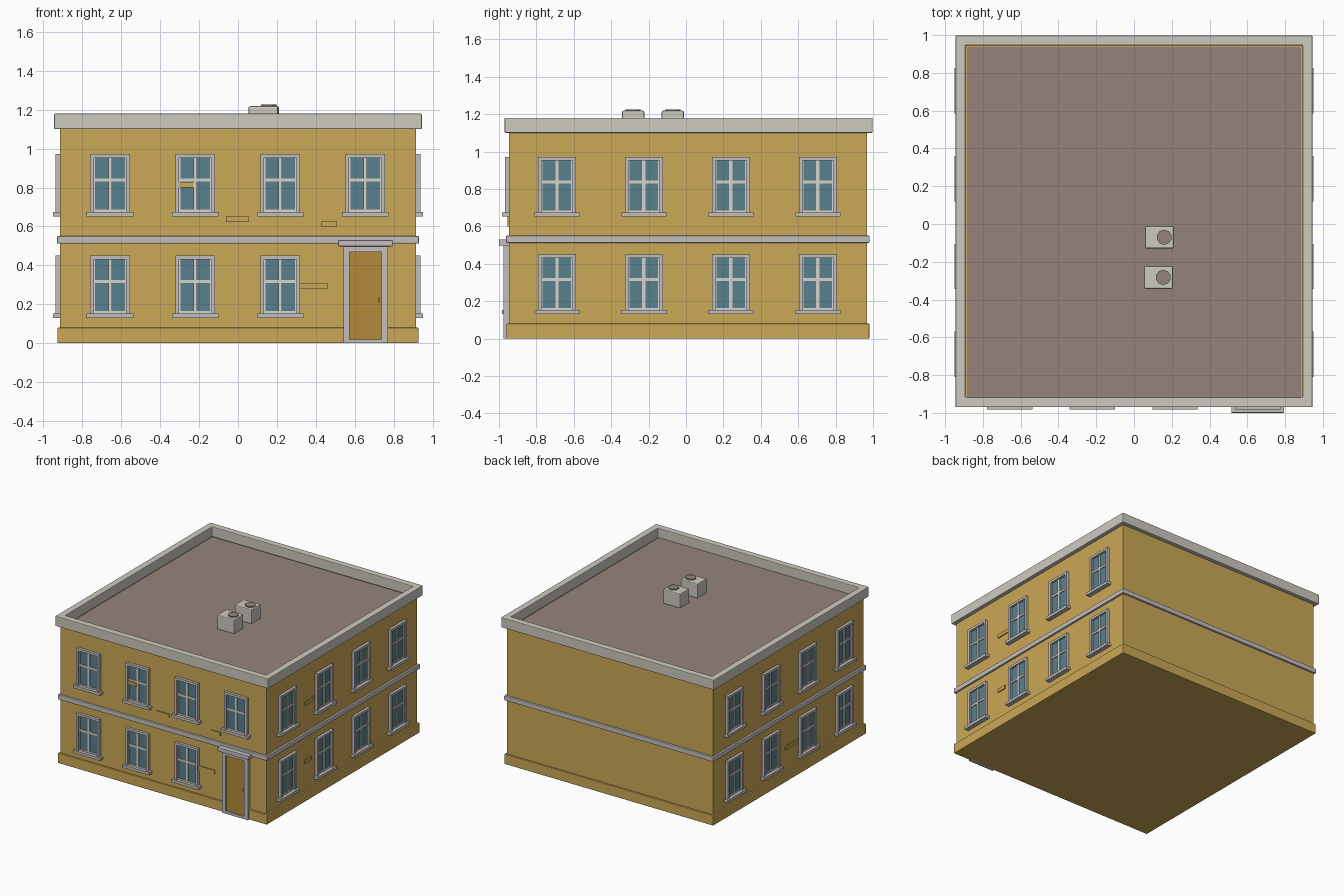
import bpy
import bmesh
from math import radians
from mathutils import Matrix, Vector

cube = bpy.data.objects.get("Cube")
if cube:
    bpy.data.objects.remove(cube)


def material(name, r, g, b):
    m = bpy.data.materials.new(name)
    m.use_nodes = True
    lin = [((c / 255 + 0.055) / 1.055) ** 2.4 for c in (r, g, b)]
    m.diffuse_color = (*lin, 1)
    m.node_tree.nodes["Principled BSDF"].inputs["Base Color"].default_value = (*lin, 1)
    return m


OCHRE = material("ochre plaster", 203, 168, 86)
STONE = material("pale stone", 206, 202, 192)
TRIM = material("grey trim", 196, 191, 190)
SASH = material("white sash", 216, 212, 204)
GLASS = material("teal glass", 88, 128, 141)
ROOF = material("brown roofing", 148, 132, 124)
DOOR = material("brown door", 180, 138, 58)


def add_box(bm, lo, hi, mat=0):
    """Axis-aligned box between two corners."""
    lo, hi = Vector(lo), Vector(hi)
    geo = bmesh.ops.create_cube(bm, size=1)
    for v in geo["verts"]:
        v.co = Vector((v.co[i] * (hi[i] - lo[i]) + (lo[i] + hi[i]) / 2 for i in range(3)))
    for f in {f for v in geo["verts"] for f in v.link_faces}:
        f.material_index = mat


def finish(bm, name, mats, bevel=0.0):
    mesh = bpy.data.meshes.new(name)
    bm.to_mesh(mesh)
    bm.free()
    for m in mats:
        mesh.materials.append(m)
    return place(mesh, name, Matrix(), bevel)


def place(mesh, name, matrix, bevel=0.0):
    ob = bpy.data.objects.new(name, mesh)
    bpy.context.collection.objects.link(ob)
    ob.matrix_world = matrix
    if bevel:
        mod = ob.modifiers.new("soft edges", "BEVEL")
        mod.width, mod.segments = bevel, 2
    return ob


def box(name, lo, hi, mat, bevel=0.0):
    bm = bmesh.new()
    add_box(bm, lo, hi)
    return finish(bm, name, [mat], bevel)


# Main body: walls, plinth, belt course
MID_Y = 0.01
WALL_X, WALL_Y = 0.915, 0.957


def slab(name, grow, z0, z1, mat, bevel=0.0):
    x, y = WALL_X + grow, WALL_Y + grow
    box(name, (-x, MID_Y - y, z0), (x, MID_Y + y, z1), mat, bevel)


slab("walls", 0, 0.01, 1.1, OCHRE)
slab("plinth", 0.013, 0, 0.08, OCHRE, 0.004)
slab("belt_course", 0.015, 0.512, 0.55, TRIM, 0.005)
slab("roof_deck", -0.03, 1.09, 1.105, ROOF)

# Parapet: hollow square band around the roof
bm = bmesh.new()
add_box(bm, (-0.945, -0.97, 1.1), (0.945, 0.998, 1.18))
caps = [f for f in bm.faces if abs(f.normal.z) > 0.9]
rims = bmesh.ops.inset_individual(bm, faces=caps, thickness=0.075)
bmesh.ops.bridge_loops(bm, edges=[e for f in caps for e in f.edges])
bmesh.ops.delete(bm, geom=caps, context="FACES_ONLY")
bmesh.ops.recalc_face_normals(bm, faces=bm.faces)
finish(bm, "parapet", [STONE], 0.005)

# Rooftop units with a round vent on top
for i, (x, y) in enumerate(((0.135, -0.07), (0.13, -0.283))):
    box(f"roof_unit_{i + 1}", (x - 0.076, y - 0.06, 1.1), (x + 0.076, y + 0.06, 1.218), STONE, 0.008)
    bm = bmesh.new()
    bmesh.ops.create_cone(bm, cap_ends=True, segments=10, radius1=0.04, radius2=0.04, depth=0.01,
                          matrix=Matrix.Translation((x + 0.025, y, 1.221)))
    finish(bm, f"roof_vent_{i + 1}", [ROOF])

# Window mesh: origin at the wall surface, foot of the frame, facing -y
bm = bmesh.new()
W, H, T = 0.102, 0.30, 0.019
for s in (-1, 1):
    a, b = sorted((s * W, s * (W - T)))
    add_box(bm, (a, -0.022, 0), (b, 0.005, H), 0)
    a, b = sorted((s * (W - T), s * (W - T - 0.007)))
    add_box(bm, (a, -0.011, 0), (b, 0, H - T), 1)
add_box(bm, (-W + T, -0.022, H - T), (W - T, 0.005, H), 0)
add_box(bm, (-0.12, -0.036, -0.02), (0.12, 0.005, 0.002), 0)
add_box(bm, (-W + T, -0.011, 0), (W - T, 0, 0.014), 1)
add_box(bm, (-W + T, -0.005, 0), (W - T, 0.002, H - T), 2)
add_box(bm, (-0.009, -0.013, 0), (0.009, 0, H - T), 1)
add_box(bm, (-W + T, -0.012, 0.158), (W - T, 0, 0.174), 1)
first = finish(bm, "window", [TRIM, SASH, GLASS])
window_mesh = first.data
bpy.data.objects.remove(first)

# Rows of windows on the front and both sides; the back stays plain
FRONT_Y = MID_Y - WALL_Y
for floor, z in (("lower", 0.15), ("upper", 0.672)):
    for i in range(4):
        if floor == "upper" or i < 3:
            spot = Matrix.Translation((-0.658 + 0.4375 * i, FRONT_Y, z))
            place(window_mesh, f"front_window_{floor}_{i + 1}", spot)
        for side, s in (("left", 1), ("right", -1)):
            spot = Matrix.Translation((s * WALL_X, -0.69 + 0.465 * i, z))
            place(window_mesh, f"{side}_window_{floor}_{i + 1}",
                  spot @ Matrix.Rotation(radians(90 * s), 4, "Z"))

# Entrance: frame, door leaf, handle and canopy
bm = bmesh.new()
for a, b in ((0.542, 0.572), (0.738, 0.77)):
    add_box(bm, (a, -0.975, 0), (b, FRONT_Y + 0.01, 0.497))
add_box(bm, (0.572, -0.975, 0.468), (0.738, FRONT_Y + 0.01, 0.497))
add_box(bm, (0.572, -0.975, 0), (0.738, FRONT_Y + 0.01, 0.02))
finish(bm, "door_frame", [TRIM])
box("door_leaf", (0.57, -0.964, 0.015), (0.74, FRONT_Y, 0.47), DOOR)
box("door_handle", (0.722, -0.972, 0.21), (0.73, -0.962, 0.235), DOOR)
box("door_canopy", (0.515, -1.0, 0.497), (0.795, FRONT_Y + 0.01, 0.53), TRIM, 0.004)

# Loose bricks showing through the plaster
for i, (x0, x1, z) in enumerate(((0.43, 0.51, 0.598), (0.31, 0.46, 0.282),
                                 (-0.062, 0.056, 0.624), (-0.305, -0.23, 0.8))):
    deep = 0.016 if i == 3 else 0.008
    box(f"front_brick_{i + 1}", (x0, FRONT_Y - deep, z), (x1, FRONT_Y, z + 0.028), OCHRE)
for i, (s, y0, y1, z) in enumerate(((1, -0.465, -0.34, 0.765), (1, -0.465, -0.385, 0.302),
                                    (-1, -0.11, 0.05, 0.25))):
    x0, x1 = sorted((s * WALL_X, s * (WALL_X + 0.008)))
    box(f"side_brick_{i + 1}", (x0, y0, z), (x1, y1, z + 0.028), OCHRE)
